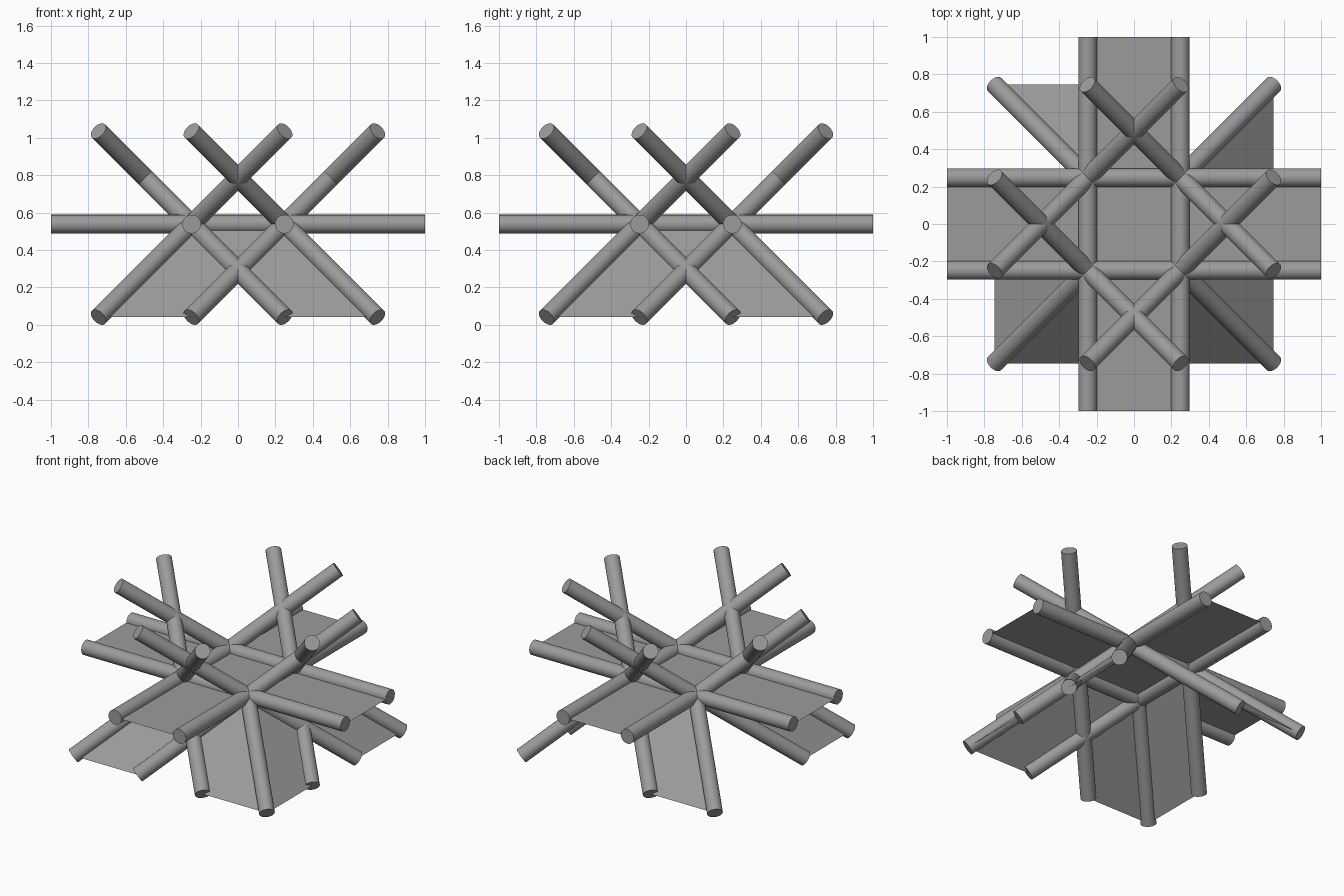
import bpy
from mathutils import Vector

if "Cube" in bpy.data.objects:
    bpy.data.objects.remove(bpy.data.objects["Cube"])

R = 0.05            # rod radius
N = 0.248           # node offset from centre
D = 0.498           # reach of a diagonal rod along each axis
Z = 0.539           # height of the node plane

# Dark grey for every part
grey = bpy.data.materials.new("dark_grey")
grey.diffuse_color = (0.33, 0.33, 0.33, 1)
grey.use_nodes = True
grey.node_tree.nodes["Principled BSDF"].inputs["Base Color"].default_value = grey.diffuse_color


def node(sx, sy):
    return Vector((sx * N, sy * N, Z))


def rod(name, a, b):
    v = b - a
    bpy.ops.mesh.primitive_cylinder_add(vertices=40, radius=R, depth=v.length, location=(a + b) / 2)
    ob = bpy.context.object
    ob.name = name
    ob.rotation_euler = v.to_track_quat('Z', 'Y').to_euler()
    ob.data.materials.append(grey)
    bpy.ops.object.shade_smooth_by_angle()


def panel(name, pts):
    me = bpy.data.meshes.new(name)
    me.from_pydata(pts, [], [range(len(pts))])
    me.materials.append(grey)
    ob = bpy.data.objects.new(name, me)
    bpy.context.collection.objects.link(ob)


# Horizontal rods
for s in (-1, 1):
    rod("horizontal_rod_x", Vector((-1, s * N, Z)), Vector((1, s * N, Z)))
    rod("horizontal_rod_y", Vector((s * N, -1, Z)), Vector((s * N, 1, Z)))

# Crossed upper rods and lower corner rods at every node
for sx in (-1, 1):
    for sy in (-1, 1):
        p = node(sx, sy)
        rod("upper_rod", p, p + Vector((-sx, sy, 1)) * D)
        rod("upper_rod", p, p + Vector((sx, -sy, 1)) * D)
        rod("corner_leg", p, p + Vector((sx, sy, -1)) * D)

# Sloping panels, each between a corner leg and a parallel leg (corner, side axis)
for sx, sy, axis in ((-1, -1, 'y'), (1, -1, 'y'), (-1, 1, 'y'),
                     (-1, -1, 'x'), (1, -1, 'x'), (1, 1, 'x')):
    a = node(sx, sy)
    b = node(-sx, sy) if axis == 'y' else node(sx, -sy)
    d = Vector((sx, sy, -1)) * D
    rod("parallel_leg", b, b + d)
    pts = [a, b, b + d, a + d]
    normal = (b - a).cross(d)
    out = Vector((0, sy, 1)) if axis == 'y' else Vector((sx, 0, 1))
    panel("sloping_panel", pts if normal.dot(out) > 0 else pts[::-1])

# Flat cross-shaped deck
panel("cross_deck", [(x, y, Z) for x, y in (
    (-N, -1), (N, -1), (N, -N), (1, -N), (1, N), (N, N),
    (N, 1), (-N, 1), (-N, N), (-1, N), (-1, -N), (-N, -N))])
